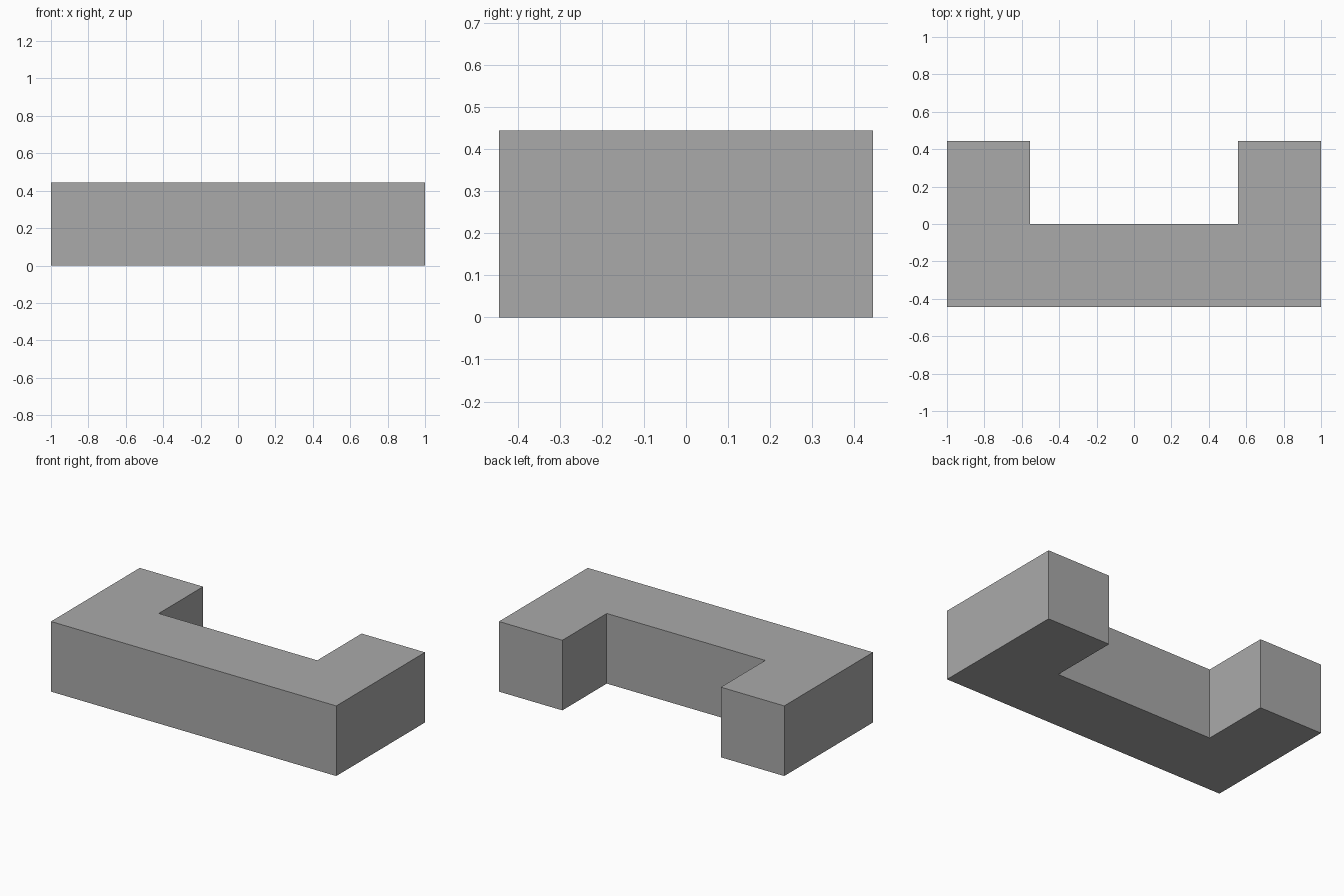
import bpy
import bmesh

cube = bpy.data.objects.get("Cube")
if cube:
    bpy.data.objects.remove(cube, do_unlink=True)

HALF_WIDTH, HALF_DEPTH, HEIGHT = 1.0, 0.4444, 0.4444
NOTCH_HALF_WIDTH, NOTCH_FLOOR = 0.5556, 0.0

# Plain grey finish
grey = bpy.data.materials.new("plain_grey")
grey.use_nodes = True
color = (0.4, 0.4, 0.4, 1.0)
grey.diffuse_color = color
grey.node_tree.nodes["Principled BSDF"].inputs["Base Color"].default_value = color

# U-shaped plan: right half outline, mirrored to the left
right_half = [
    (HALF_WIDTH, -HALF_DEPTH),
    (HALF_WIDTH, HALF_DEPTH),
    (NOTCH_HALF_WIDTH, HALF_DEPTH),
    (NOTCH_HALF_WIDTH, NOTCH_FLOOR),
]
outline = right_half + [(-x, y) for x, y in reversed(right_half)]

# Extrude the plan upward into a solid block
bm = bmesh.new()
base = bm.faces.new([bm.verts.new((x, y, 0)) for x, y in outline])
extruded = bmesh.ops.extrude_face_region(bm, geom=[base], use_keep_orig=True)
top_verts = [g for g in extruded["geom"] if isinstance(g, bmesh.types.BMVert)]
bmesh.ops.translate(bm, verts=top_verts, vec=(0, 0, HEIGHT))
bmesh.ops.recalc_face_normals(bm, faces=bm.faces)

mesh = bpy.data.meshes.new("u_shaped_block")
bm.to_mesh(mesh)
bm.free()
mesh.materials.append(grey)
block = bpy.data.objects.new("u_shaped_block", mesh)
bpy.context.collection.objects.link(block)
